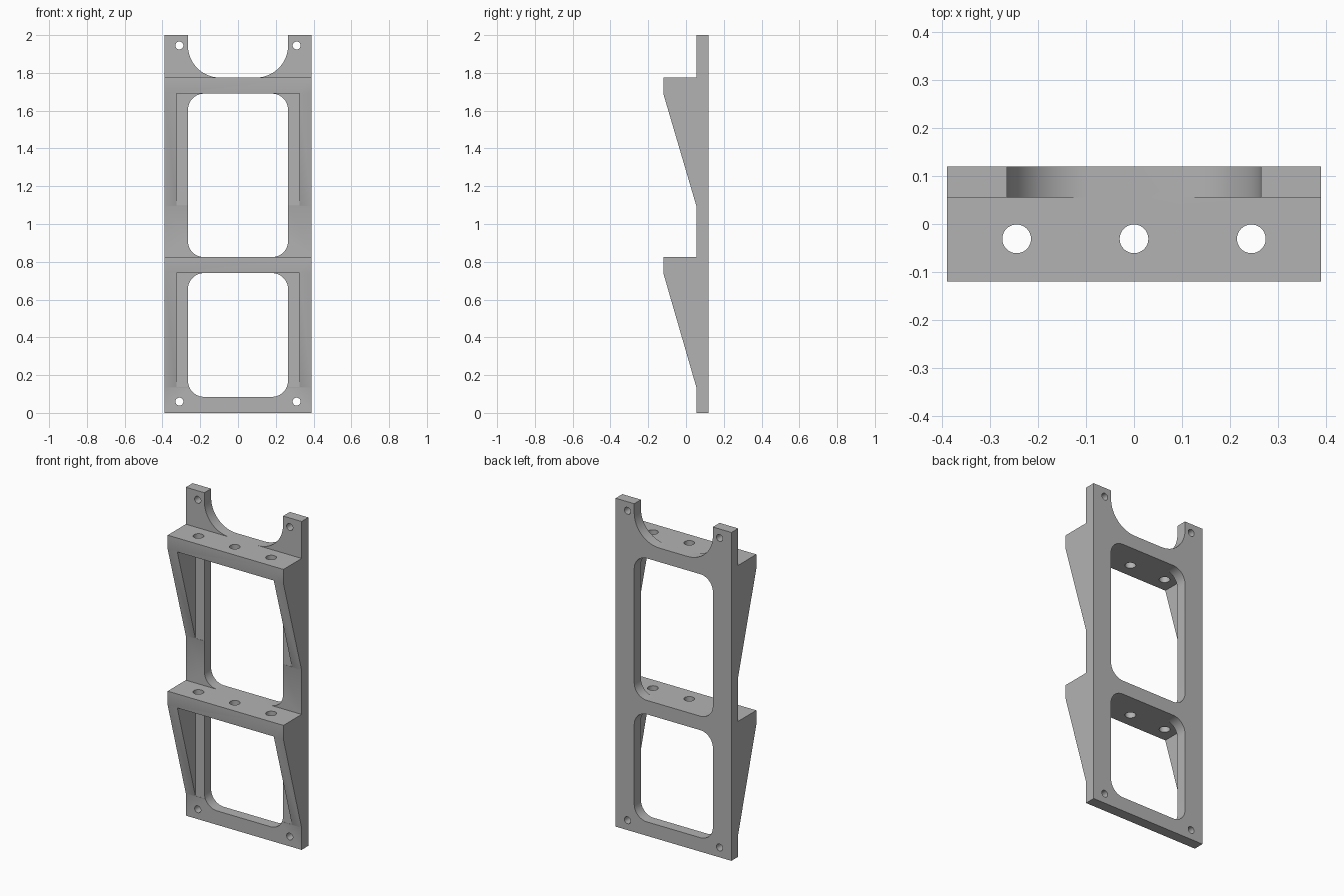
import bpy
from math import sin, cos, pi, radians

cube = bpy.data.objects.get("Cube")
if cube:
    bpy.data.objects.remove(cube, do_unlink=True)

HALF_W, FRONT, PLATE_FRONT, BACK = 0.39, -0.12, 0.055, 0.12
OPEN_W = 0.265
# each shelf: top, underside, foot of its gussets
SHELVES = [(1.775, 1.69, 1.095), (0.825, 0.74, 0.135)]

grey = bpy.data.materials.new("grey")
grey.use_nodes = True
grey.diffuse_color = (0.45, 0.45, 0.45, 1)
grey.node_tree.nodes["Principled BSDF"].inputs["Base Color"].default_value = (0.45, 0.45, 0.45, 1)


def prism(name, outline, axis, lo, hi):
    """Extrude a 2D outline along an axis: x takes (y, z), y takes (x, z), z takes (x, y)."""
    def place(p, d):
        point = list(p)
        point.insert("xyz".index(axis), d)
        return point
    n = len(outline)
    verts = [place(p, lo) for p in outline] + [place(p, hi) for p in outline]
    faces = [list(range(n)), list(range(n, 2 * n))]
    faces += [[i, (i + 1) % n, n + (i + 1) % n, n + i] for i in range(n)]
    mesh = bpy.data.meshes.new(name)
    mesh.from_pydata(verts, [], faces)
    obj = bpy.data.objects.new(name, mesh)
    bpy.context.collection.objects.link(obj)
    bpy.context.view_layer.objects.active = obj
    bpy.ops.object.select_all(action="DESELECT")
    obj.select_set(True)
    bpy.ops.object.mode_set(mode="EDIT")
    bpy.ops.mesh.select_all(action="SELECT")
    bpy.ops.mesh.normals_make_consistent(inside=False)
    bpy.ops.object.mode_set(mode="OBJECT")
    return obj


def arc(cx, cy, r, start, end, steps=12):
    angles = [radians(start + (end - start) * i / steps) for i in range(steps + 1)]
    return [(cx + r * cos(a), cy + r * sin(a)) for a in angles]


def circle(cx, cy, r, n=32):
    return [(cx + r * cos(2 * pi * i / n), cy + r * sin(2 * pi * i / n)) for i in range(n)]


def rounded_rect(x, bottom, top, r):
    return (arc(x - r, top - r, r, 0, 90) + arc(r - x, top - r, r, 90, 180)
            + arc(r - x, bottom + r, r, 180, 270) + arc(x - r, bottom + r, r, 270, 360))


# Side silhouette with both shelves and their sloping gussets
side = [(BACK, 0), (BACK, 2), (PLATE_FRONT, 2)]
for top, under, foot in SHELVES:
    side += [(PLATE_FRONT, top), (FRONT, top), (FRONT, under), (PLATE_FRONT, foot)]
side.append((PLATE_FRONT, 0))
frame = prism("shelf_frame", side, "x", -HALF_W, HALF_W)
frame.data.materials.append(grey)

cutters = []

# Hollow below each shelf, leaving a gusset at either side
for top, under, foot in SHELVES:
    pocket = [(-0.325, foot + 0.003), (0.325, foot + 0.003), (0.325, under), (-0.325, under)]
    cutters.append(prism("pocket_cutter", pocket, "y", -0.3, PLATE_FRONT))

# Windows through the back plate
for bottom, top in [(0.825, 1.69), (0.085, 0.74)]:
    cutters.append(prism("window_cutter", rounded_rect(OPEN_W, bottom, top, 0.085),
                         "y", PLATE_FRONT - 0.02, 0.3))

# Round-cornered notch in the top edge
r = 0.17
notch = ([(OPEN_W, 2.2), (-OPEN_W, 2.2)]
         + arc(r - OPEN_W, 1.775 + r, r, 180, 270, 20)
         + arc(OPEN_W - r, 1.775 + r, r, 270, 360, 20))
cutters.append(prism("notch_cutter", notch, "y", PLATE_FRONT - 0.02, 0.3))

# Mounting holes in the plate corners
for x in (-0.31, 0.31):
    for z in (0.06, 1.945):
        cutters.append(prism("screw_hole_cutter", circle(x, z, 0.021), "y", -0.3, 0.3))

# Three holes down through both shelves
for x in (-0.245, 0, 0.245):
    for top, under, foot in SHELVES:
        cutters.append(prism("shelf_hole_cutter", circle(x, -0.031, 0.03),
                             "z", under - 0.03, top + 0.03))

# Cut everything out of the frame
bpy.ops.object.select_all(action="DESELECT")
frame.select_set(True)
bpy.context.view_layer.objects.active = frame
for cutter in cutters:
    cut = frame.modifiers.new("cut", "BOOLEAN")
    cut.operation = "DIFFERENCE"
    cut.solver = "EXACT"
    cut.object = cutter
    bpy.ops.object.modifier_apply(modifier=cut.name)
    bpy.data.objects.remove(cutter, do_unlink=True)

bpy.ops.object.shade_smooth_by_angle(angle=radians(30))
